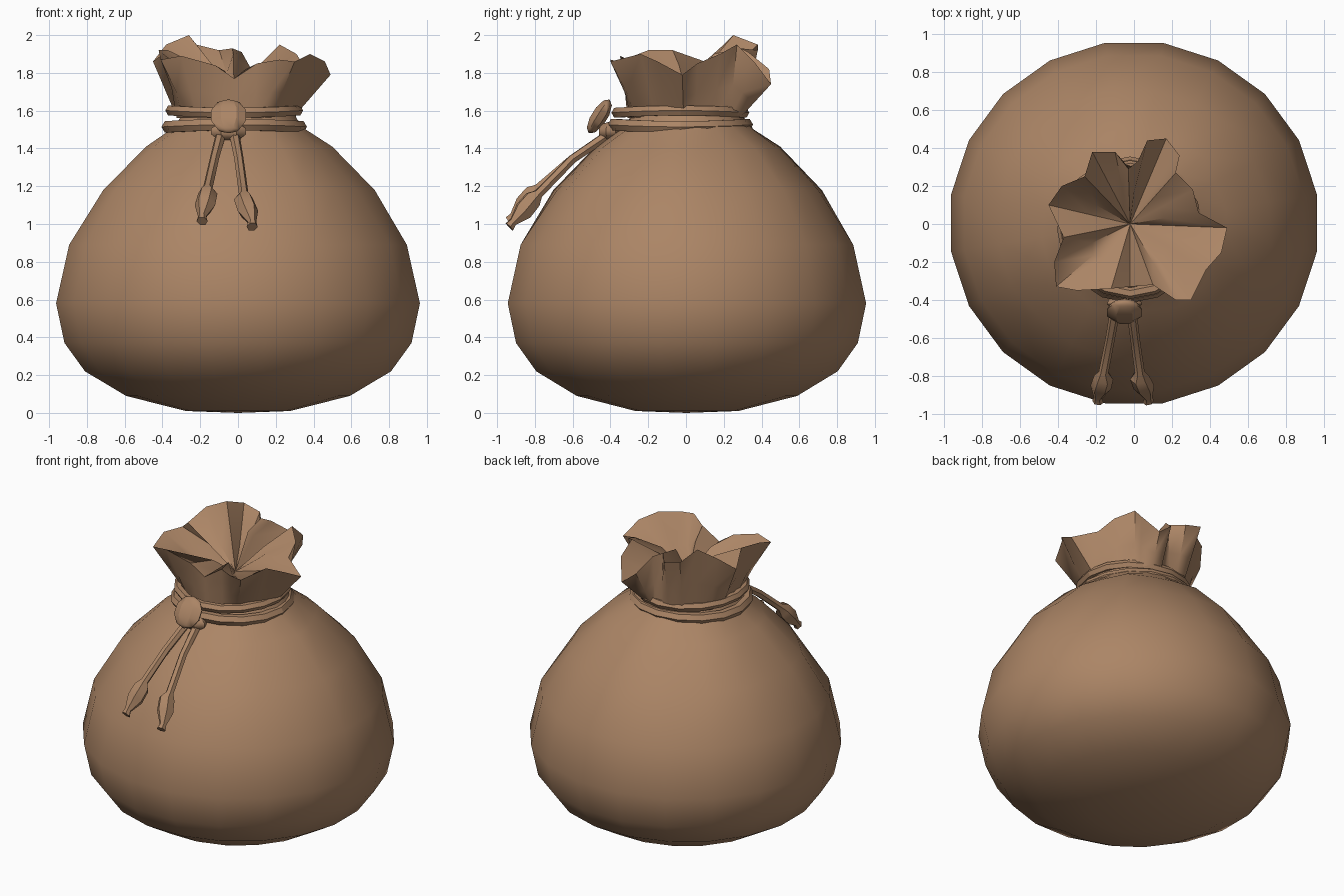
import bpy, math
from mathutils import Vector

if "Cube" in bpy.data.objects:
    bpy.data.objects.remove(bpy.data.objects["Cube"])

cloth = bpy.data.materials.new("brown cloth")
cloth.diffuse_color = (0.41, 0.235, 0.132, 1)
cloth.use_nodes = True
cloth.node_tree.nodes["Principled BSDF"].inputs["Base Color"].default_value = cloth.diffuse_color


def make(name, verts, faces, angle=40):
    me = bpy.data.meshes.new(name)
    me.from_pydata([tuple(v) for v in verts], [], faces)
    me.materials.append(cloth)
    ob = bpy.data.objects.new(name, me)
    bpy.context.collection.objects.link(ob)
    bpy.ops.object.select_all(action='DESELECT')
    ob.select_set(True)
    bpy.context.view_layer.objects.active = ob
    bpy.ops.object.shade_smooth_by_angle(angle=math.radians(angle))
    return ob


def loft(name, rings, cap_start=None, cap_end=None, angle=40):
    """Skin equal-length rings; optional tip points close the ends."""
    n = len(rings[0])
    verts = [v for r in rings for v in r]
    faces = []
    for k in range(len(rings) - 1):
        for i in range(n):
            j = (i + 1) % n
            faces.append((k * n + i, k * n + j, (k + 1) * n + j, (k + 1) * n + i))
    if cap_start is not None:
        verts.append(cap_start)
        faces += [(len(verts) - 1, (i + 1) % n, i) for i in range(n)]
    if cap_end is not None:
        verts.append(cap_end)
        b = (len(rings) - 1) * n
        faces += [(len(verts) - 1, b + i, b + (i + 1) % n) for i in range(n)]
    return make(name, verts, faces, angle)


def tube(name, pts, radii, sides=6):
    pts = [Vector(p) for p in pts]
    q = (pts[-1] - pts[0]).to_track_quat('Z', 'Y')
    rings = []
    for p, r in zip(pts, radii):
        rings.append([p + q @ Vector((r * math.cos(2 * math.pi * i / sides),
                                      r * math.sin(2 * math.pi * i / sides), 0))
                      for i in range(sides)])
    return loft(name, rings, pts[0], pts[-1])


# sack body: round profile, softly pleated towards the neck
profile = [(0.28, 0.01), (0.60, 0.09), (0.82, 0.22), (0.93, 0.37), (0.975, 0.58),
           (0.905, 0.89), (0.72, 1.18), (0.49, 1.41), (0.36, 1.50), (0.31, 1.56), (0.30, 1.63)]
SEG = 20
rings = []
for r, z in profile:
    w = max(0, min(1, (z - 0.9) / 0.5)) * (1 if z < 1.5 else 0.3)
    ring = []
    for i in range(SEG):
        a = 2 * math.pi * (i + 0.5) / SEG
        rr = r * (1 + 0.035 * w * math.cos(7 * a + 0.6))
        ring.append((rr * math.cos(a), 0.985 * rr * math.sin(a) + 0.005, z))
    rings.append(ring)
loft("sack_body", rings, cap_start=(0, 0, 0))

# ruffled mouth: lobed rim flaring from the neck and folding in to the centre
rim = [(0.49, -0.02, 1.79), (0.34, 0.06, 1.85), (0.31, 0.18, 1.90), (0.22, 0.27, 1.95),
       (0.24, 0.36, 1.86), (0.17, 0.45, 1.74), (0.07, 0.44, 1.82), (0.02, 0.33, 1.91),
       (-0.03, 0.29, 1.93), (-0.10, 0.38, 1.92), (-0.22, 0.38, 1.95), (-0.26, 0.25, 2.0),
       (-0.38, 0.20, 1.95), (-0.45, 0.10, 1.86), (-0.37, -0.07, 1.92), (-0.42, -0.20, 1.92),
       (-0.41, -0.33, 1.87), (-0.30, -0.35, 1.89), (-0.12, -0.34, 1.84), (-0.02, -0.33, 1.77),
       (0.10, -0.32, 1.85), (0.22, -0.40, 1.87), (0.30, -0.40, 1.86), (0.38, -0.24, 1.90),
       (0.46, -0.15, 1.86)]
rim = [Vector(p) for p in rim]
mid = Vector((-0.02, 0, 0))
neck, waist, inner = [], [], []
for p in rim:
    d = Vector((p.x, p.y, 0)) - mid
    u = d.normalized()
    base = mid + u * 0.31 + Vector((0, 0, 1.56))
    neck.append(base)
    waist.append(base.lerp(p, 0.45))
    lift = 1.76 + 0.12 * max(0, 0.42 - d.length) / 0.1   # folds bulge up between lobes
    inner.append(mid + d * 0.5 + Vector((0, 0, min(lift, p.z - 0.03))))
loft("ruffled_mouth", [neck, waist, rim, inner], cap_end=mid + Vector((0, 0, 1.68)), angle=45)


# two cord loops around the neck
def cord_loop(name, z, radius, tilt, thick):
    n, m = 16, 6
    rings = []
    for i in range(n + 1):
        a = 2 * math.pi * i / n
        rings.append([((radius + thick * math.cos(b)) * math.cos(a) - 0.02,
                       (radius + thick * math.cos(b)) * math.sin(a) - 0.03,
                       z + thick * math.sin(b) + tilt * math.cos(2 * a))
                      for b in (2 * math.pi * k / m for k in range(m))])
    loft(name, rings)


cord_loop("upper_cord", 1.595, 0.335, 0.006, 0.03)
cord_loop("lower_cord", 1.52, 0.35, -0.006, 0.035)


# knot: two flattened low-poly lumps
def lump(name, loc, scale, tilt):
    bpy.ops.mesh.primitive_uv_sphere_add(segments=7, ring_count=5, radius=1, location=loc,
                                         rotation=(math.radians(tilt), 0, 0))
    ob = bpy.context.object
    ob.name = name
    ob.scale = scale
    ob.data.materials.append(cloth)
    bpy.ops.object.shade_smooth_by_angle(angle=math.radians(40))


lump("knot_front", (-0.05, -0.46, 1.57), (0.1, 0.045, 0.105), -32)
lump("knot_back", (-0.05, -0.41, 1.49), (0.1, 0.06, 0.05), 0)

# hanging cord ends with beaded tips
for side, x0, x1, x2, drop in (("left", -0.09, -0.16, -0.19, 0.0),
                               ("right", -0.02, 0.03, 0.075, -0.03)):
    tube(side + "_cord_end",
         [(x0, -0.40, 1.48), (0.5 * (x0 + x1), -0.60, 1.345), (x1, -0.78, 1.19 + drop),
          (x1, -0.81, 1.16 + drop), ((x1 + x2) / 2, -0.86, 1.10 + drop),
          (x2, -0.915, 1.04 + drop), (x2, -0.935, 1.015 + drop)],
         [0.028, 0.025, 0.026, 0.052, 0.055, 0.022, 0.03])
